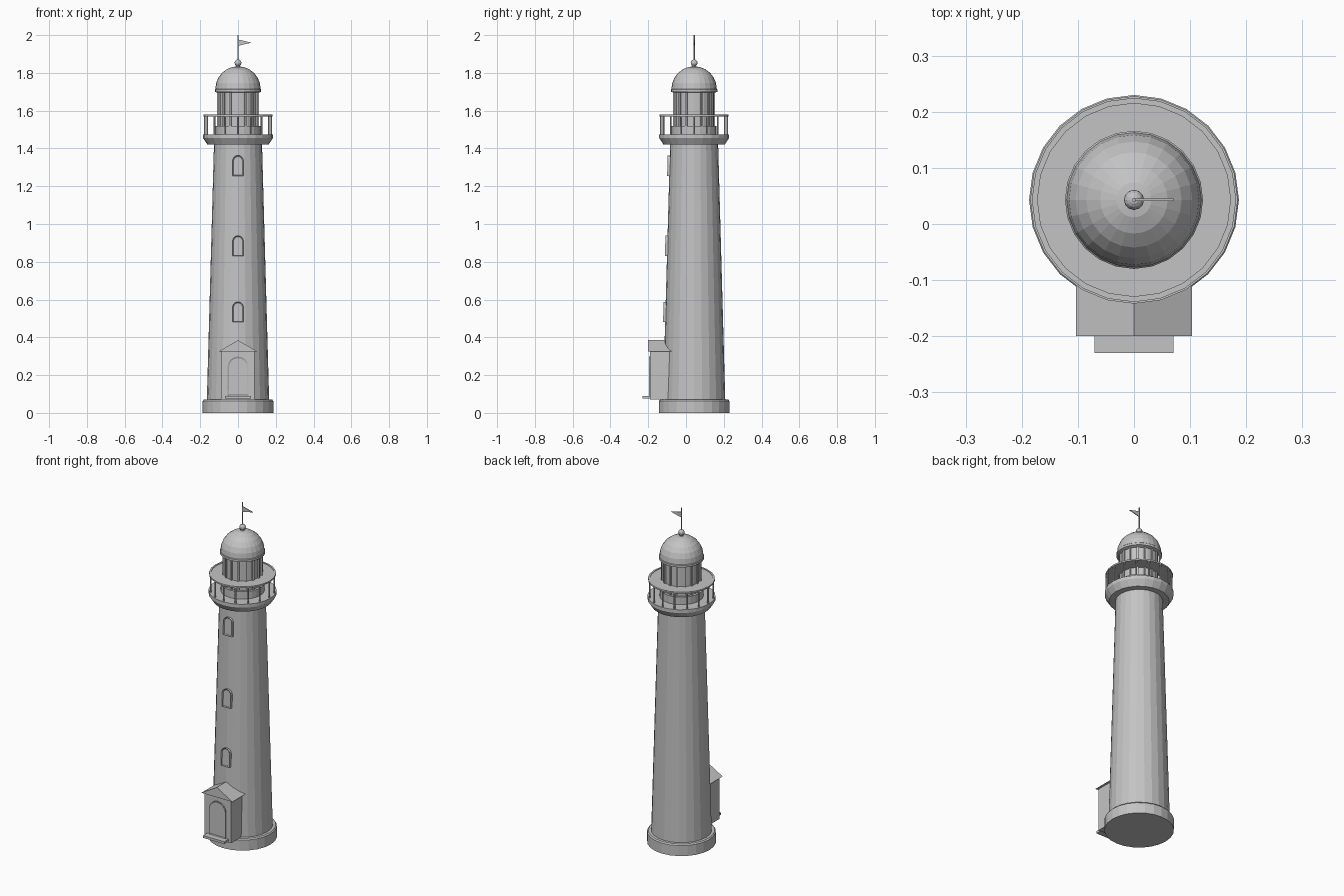
import bpy, bmesh, math
from mathutils import Matrix, Vector

if "Cube" in bpy.data.objects:
    bpy.data.objects.remove(bpy.data.objects["Cube"])

CY = 0.043   # tower axis
N = 24       # sides of the tower
stone = bpy.data.materials.new("stone_grey")
stone.diffuse_color = (0.55, 0.55, 0.55, 1)
stone.use_nodes = True
stone.node_tree.nodes["Principled BSDF"].inputs["Base Color"].default_value = stone.diffuse_color


def finish(bm, name):
    bmesh.ops.recalc_face_normals(bm, faces=bm.faces)
    mesh = bpy.data.meshes.new(name)
    bm.to_mesh(mesh)
    bm.free()
    mesh.materials.append(stone)
    ob = bpy.data.objects.new(name, mesh)
    bpy.context.collection.objects.link(ob)
    return ob


def lathe(name, profile, n=N):
    """Turn a (radius, z) profile around the tower axis; radius 0 gives a tip."""
    bm = bmesh.new()
    rings = []
    for r, z in profile:
        if r == 0:
            rings.append([bm.verts.new((0, CY, z))] * n)
        else:
            rings.append([bm.verts.new((r * math.sin(2 * math.pi * i / n),
                                        CY - r * math.cos(2 * math.pi * i / n), z))
                          for i in range(n)])
    for a, b in zip(rings, rings[1:]):
        for i in range(n):
            j = (i + 1) % n
            bm.faces.new(list(dict.fromkeys((a[i], a[j], b[j], b[i]))))
    if profile[0][0]:
        bm.faces.new(rings[0])
    if profile[-1][0]:
        bm.faces.new(rings[-1])
    return finish(bm, name)


def box(name, lo, hi):
    bm = bmesh.new()
    lo, hi = Vector(lo), Vector(hi)
    bmesh.ops.create_cube(bm, size=1, matrix=Matrix.Translation((lo + hi) / 2)
                          @ Matrix.Diagonal((*(hi - lo), 1)))
    return finish(bm, name)


def prism(name, outline, y0, y1, inset=0, depth=0):
    """Extrude an (x, z) outline from y0 (front) to y1, with a sunk front panel."""
    bm = bmesh.new()
    front = bm.faces.new([bm.verts.new((x, y0, z)) for x, z in outline])
    res = bmesh.ops.extrude_face_region(bm, geom=[front], use_keep_orig=True)
    verts = [g for g in res["geom"] if isinstance(g, bmesh.types.BMVert)]
    bmesh.ops.translate(bm, verts=verts, vec=(0, y1 - y0, 0))
    bmesh.ops.recalc_face_normals(bm, faces=bm.faces)
    if inset:
        bm.faces.ensure_lookup_table()
        face = min(bm.faces, key=lambda f: f.calc_center_median().y)
        bmesh.ops.inset_individual(bm, faces=[face], thickness=inset, depth=-depth)
    return finish(bm, name)


def arch(w, h, n=8):
    """Round-topped outline of half width w and height h, standing on z = 0."""
    return [(-w, 0), (w, 0)] + [(w * math.cos(math.pi * i / n),
                                 h - w + w * math.sin(math.pi * i / n)) for i in range(n + 1)]


def posts(name, count, r, z0, z1, size, sides=6):
    bm = bmesh.new()
    for i in range(count):
        a = 2 * math.pi * i / count
        at = Matrix.Translation((r * math.sin(a), CY - r * math.cos(a), (z0 + z1) / 2))
        bmesh.ops.create_cone(bm, cap_ends=True, segments=sides, radius1=size,
                              radius2=size, depth=z1 - z0,
                              matrix=at @ Matrix.Rotation(a + math.pi / sides, 4, 'Z'))
    return finish(bm, name)


# Plinth and tapering tower
lathe("plinth", [(0.187, 0), (0.187, 0.063), (0.181, 0.07)])
lathe("tower", [(0.165, 0.065), (0.127, 1.43)])

# Gallery with railing and covering plate
lathe("gallery", [(0.162, 1.42), (0.185, 1.455), (0.185, 1.475)])
posts("railing_posts", 16, 0.176, 1.47, 1.573, 0.0045)
lathe("rail_plate", [(0.182, 1.57), (0.182, 1.579), (0.172, 1.579), (0.172, 1.576)])

# Lantern room
lathe("lantern_base", [(0.119, 1.47), (0.119, 1.52), (0.105, 1.52)])
lathe("lantern_glass", [(0.104, 1.51), (0.104, 1.705)])
posts("lantern_mullions", 16, 0.106, 1.515, 1.70, 0.007, 4)

# Dome with eaves, ball and mast
dome = [(0.108, 1.695), (0.123, 1.70), (0.123, 1.712)]
dome += [(0.12 * math.cos(t), 1.715 + 0.12 * math.sin(t))
         for t in (math.radians(15 * k) for k in range(6))] + [(0, 1.835)]
lathe("dome", dome)
ball = [(0.018 * math.sin(math.pi * k / 8), 1.853 - 0.018 * math.cos(math.pi * k / 8))
        for k in range(1, 8)]
lathe("finial_ball", [(0, 1.835)] + ball + [(0, 1.871)], 12)
lathe("finial_neck", [(0.012, 1.825), (0.008, 1.845)], 12)
lathe("mast", [(0.0035, 1.86), (0.0035, 2.0)], 8)
prism("pennant", [(0.0, 1.943), (0.0, 1.977), (0.07, 1.96)], CY - 0.002, CY + 0.002)

# Arched windows up the front, leaning with the wall
slope = 0.038 / 1.365
for k, z in enumerate((0.48, 0.83, 1.255)):
    wall = CY - (0.165 - slope * (z - 0.065))
    win = prism(f"window_{k + 1}", arch(0.029, 0.108), -0.011, 0.03, 0.006, 0.005)
    win.location = (0, wall, z)
    win.rotation_euler.x = -math.atan(slope)

# Entrance porch
box("porch", (-0.088, -0.19, 0.07), (0.088, -0.05, 0.327))
prism("porch_roof", [(-0.103, 0.325), (0.103, 0.325), (0, 0.385)], -0.2, -0.05)
door = prism("door", arch(0.055, 0.21), -0.197, -0.18, 0.008, 0.004)
door.location.z = 0.088
box("door_step", (-0.07, -0.23, 0.075), (0.07, -0.18, 0.089))
